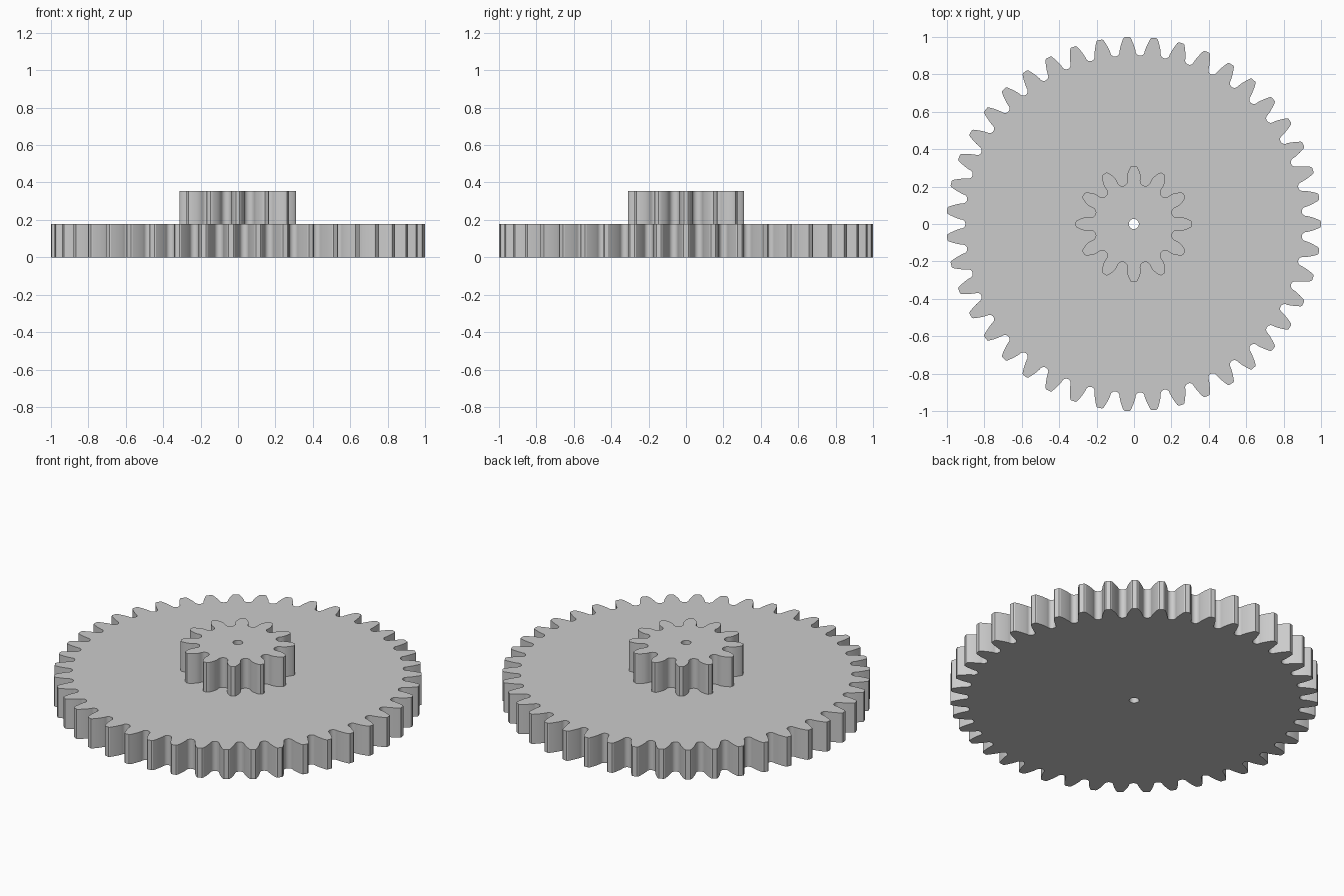
import bpy, bmesh, math
from math import pi, sin, cos, tan, acos, radians
from mathutils import Vector

if "Cube" in bpy.data.objects:
    bpy.data.objects.remove(bpy.data.objects["Cube"])

MODULE = 2 / 45            # both gears share one tooth size
PRESSURE = radians(20)
BORE = 0.027

grey = bpy.data.materials.new("light grey")
grey.use_nodes = True
grey.diffuse_color = (0.6, 0.6, 0.6, 1)
grey.node_tree.nodes["Principled BSDF"].inputs["Base Color"].default_value = grey.diffuse_color


def half_tooth(r, n):
    """Half the tooth's angle at radius r; the flank is radial under the base circle."""
    base = MODULE * n / 2 * cos(PRESSURE)
    a = acos(min(1, base / r))
    return pi / (2 * n) + tan(PRESSURE) - PRESSURE - (tan(a) - a)


def gear_outline(n):
    tip = MODULE * (n + 2) / 2
    root = MODULE * (n - 2.5) / 2
    # Half-round slot floor that meets the flanks
    rho = MODULE / 2
    for _ in range(20):
        foot = root + rho
        rho = foot * sin(pi / n - half_tooth(foot, n))
    # One side of a tooth, from the slot middle to the tip, as (angle, radius)
    side = []
    for i in range(7):
        t = pi / 2 * i / 6
        x, y = foot - rho * cos(t), -rho * sin(t)
        side.append((pi / n + math.atan2(y, x), math.hypot(x, y)))
    edge = tip - 0.1 * MODULE
    for i in range(1, 8):
        r = foot + (edge - foot) * i / 7
        side.append((half_tooth(r, n), r))
    side.append((half_tooth(tip, n) * 0.75, tip))
    # Mirror the side, then repeat the tooth round the wheel
    tooth = [(-a, r) for a, r in side] + [(a, r) for a, r in reversed(side[1:])]
    return [Vector((r * cos(a + k * 2 * pi / n), r * sin(a + k * 2 * pi / n), 0))
            for k in range(n) for a, r in tooth]


def make_gear(name, teeth, bottom, height):
    bm = bmesh.new()
    bore = [Vector((BORE * cos(i * pi / 16), BORE * sin(i * pi / 16), 0)) for i in range(32)]
    edges = []
    for loop in (gear_outline(teeth), bore):
        verts = [bm.verts.new(p) for p in loop]
        edges += [bm.edges.new((verts[i - 1], verts[i])) for i in range(len(verts))]
    # Fill between the outline and the bore, then raise it
    bmesh.ops.triangle_fill(bm, edges=edges, use_beauty=True, normal=(0, 0, 1))
    raised = bmesh.ops.extrude_face_region(bm, geom=bm.faces[:])["geom"]
    top = [v for v in raised if isinstance(v, bmesh.types.BMVert)]
    bmesh.ops.translate(bm, verts=top, vec=(0, 0, height))
    bmesh.ops.recalc_face_normals(bm, faces=bm.faces[:])
    for f in bm.faces:
        f.smooth = True
    mesh = bpy.data.meshes.new(name)
    bm.to_mesh(mesh)
    bm.free()
    mesh.set_sharp_from_angle(angle=radians(30))
    mesh.materials.append(grey)
    obj = bpy.data.objects.new(name, mesh)
    obj.location = (-0.001, 0, bottom)
    bpy.context.collection.objects.link(obj)


# Large wheel with the small pinion on top
thickness = 4 * MODULE
make_gear("large_gear", 43, 0, thickness)
make_gear("small_gear", 12, thickness, thickness)
